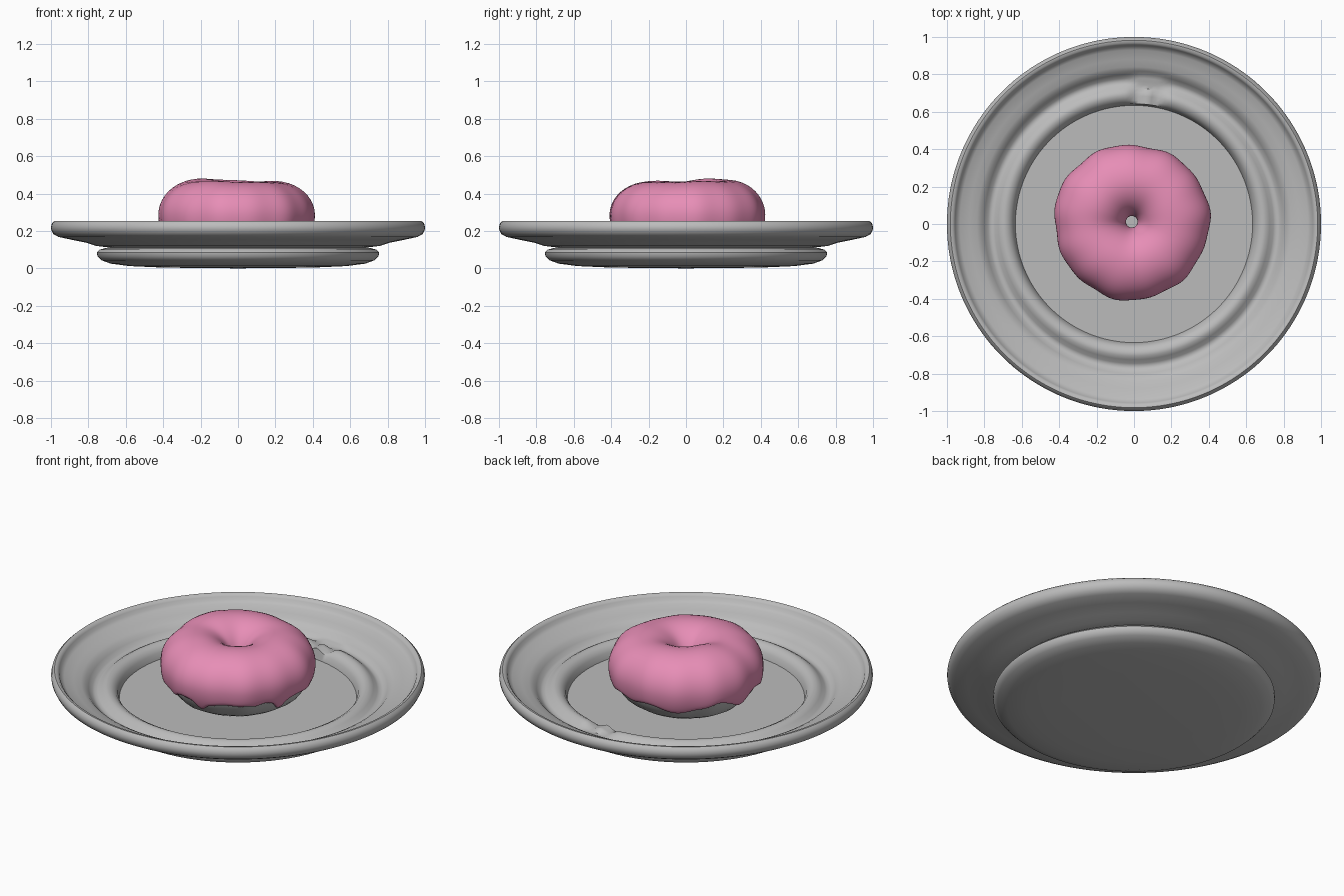
import bpy, bmesh, math
from math import sin, cos, pi, radians, exp

if "Cube" in bpy.data.objects:
    bpy.data.objects.remove(bpy.data.objects["Cube"])


def material(name, rgb):
    m = bpy.data.materials.new(name)
    m.diffuse_color = (*rgb, 1)
    m.use_nodes = True
    m.node_tree.nodes["Principled BSDF"].inputs["Base Color"].default_value = m.diffuse_color
    return m


ceramic = material("plain grey", (0.5, 0.5, 0.5))
pink = material("icing pink", (0.80, 0.27, 0.47))


def swept(name, rows, cols, point, mat, angle, wrap=False):
    """Closed-in-theta surface: point(row, theta) gives a position."""
    bm = bmesh.new()
    grid = [[bm.verts.new(point(i, 2 * pi * j / cols)) for j in range(cols)]
            for i in range(rows)]
    for i in range(rows if wrap else rows - 1):
        a, b = grid[i], grid[(i + 1) % rows]
        for j in range(cols):
            k = (j + 1) % cols
            bm.faces.new((a[j], a[k], b[k], b[j]))
    bmesh.ops.remove_doubles(bm, verts=bm.verts, dist=1e-5)
    bmesh.ops.recalc_face_normals(bm, faces=bm.faces)
    me = bpy.data.meshes.new(name)
    bm.to_mesh(me)
    bm.free()
    me.materials.append(mat)
    ob = bpy.data.objects.new(name, me)
    bpy.context.collection.objects.link(ob)
    bpy.context.view_layer.objects.active = ob
    ob.select_set(True)
    bpy.ops.object.shade_smooth_by_angle(angle=radians(angle))
    ob.select_set(False)
    return ob


def bump(theta, deg, width):
    d = (theta - radians(deg) + pi) % (2 * pi) - pi
    return exp(-(d / radians(width)) ** 2)


# Plate: foot, flared rim, groove and raised ring around a sunken centre
outside = [(0, 0), (0.40, 0.004), (0.58, 0.012), (0.68, 0.025), (0.73, 0.043),
           (0.752, 0.065), (0.754, 0.085), (0.74, 0.100), (0.71, 0.108),
           (0.685, 0.111), (0.71, 0.114), (0.76, 0.120), (0.81, 0.137),
           (0.89, 0.153), (0.96, 0.168), (0.987, 0.183), (0.998, 0.205),
           (1.0, 0.22), (0.995, 0.240), (0.982, 0.252)]
inside = [(0.968, 0.250), (0.957, 0.238), (0.950, 0.220), (0.930, 0.208),
          (0.88, 0.194), (0.84, 0.183), (0.818, 0.172), (0.80, 0.152),
          (0.78, 0.130), (0.762, 0.124), (0.745, 0.130), (0.725, 0.148),
          (0.705, 0.159), (0.685, 0.161), (0.660, 0.148), (0.643, 0.125),
          (0.634, 0.09), (0, 0.09)]
profile = outside + inside


def plate_point(i, t):
    r, z = profile[i]
    # break in the raised ring near the back, with a lump in its middle
    if i >= len(outside) + 7 and 0.64 < r < 0.81:
        w = min(1, bump(t, 84, 7) ** 2 * 3)
        z += (0.130 + 0.25 * max(0, r - 0.74) - z) * w
        if r < 0.72:
            z += 0.022 * bump(t, 84, 3)
    return (r * cos(t), r * sin(t), z)


swept("plate", len(profile), 180, plate_point, ceramic, 45)

# Doughnut tube shared by dough and icing, deeper below its middle than above
R, ZC, AH = 0.213, 0.285, 0.160
UP, DOWN = 0.160, 0.200


def tube(t, phi, off):
    out = max(0, cos(phi)) * (0.020 + 0.005 * sin(3 * t + 0.4) + 0.004 * sin(7 * t + 1)
                              + 0.003 * sin(13 * t))
    r = R + (AH + off) * cos(phi) + out
    z = ZC + ((UP if sin(phi) > 0 else DOWN) + off) * sin(phi)
    return r, z


# Dough: tube flattened where it rests on the plate
def dough_point(i, t):
    r, z = tube(t, 2 * pi * i / 32, 0)
    return (r * cos(t) - 0.01, r * sin(t) + 0.01, max(z, 0.091))


swept("doughnut_dough", 32, 96, dough_point, ceramic, 60, wrap=True)

# Icing: thin cap with a wavy, dripping edge
ROWS = 40
drips = [(-85, 4, 11), (-19, 4, 12), (-40, 6, 5), (-112, 6, 5), (125, 14, 9),
         (75, 9, 6), (172, 8, 8), (150, 8, -8), (215, 10, 5), (30, 8, 6)]


def icing_point(i, t):
    edge = -23 + 2.5 * sin(6 * t) + 2 * sin(11 * t + 2)
    edge -= sum(depth * bump(t, deg, w) for deg, w, depth in drips)
    lo, hi = radians(edge), radians(205 + 5 * sin(4 * t))
    s = i / (ROWS - 1)
    phi = lo + (hi - lo) * (0.5 - 0.5 * cos(pi * s)) ** 0.9
    d = min(phi - lo, hi - phi)                 # distance from the edge
    k = min(1, d / 0.12)
    off = -0.006 + 0.028 * math.sqrt(max(0, 1 - (1 - k) ** 2))
    r, z = tube(t, phi, off)
    top = max(0, sin(phi))
    z += top * (0.013 * bump(t, 140, 40) - 0.007 * bump(t, -45, 50)
                - 0.005 * bump(t, 185, 18) + 0.002 * sin(5 * t))
    return (r * cos(t) - 0.012, r * sin(t) + 0.012, z)


swept("doughnut_icing", ROWS, 180, icing_point, pink, 70)
